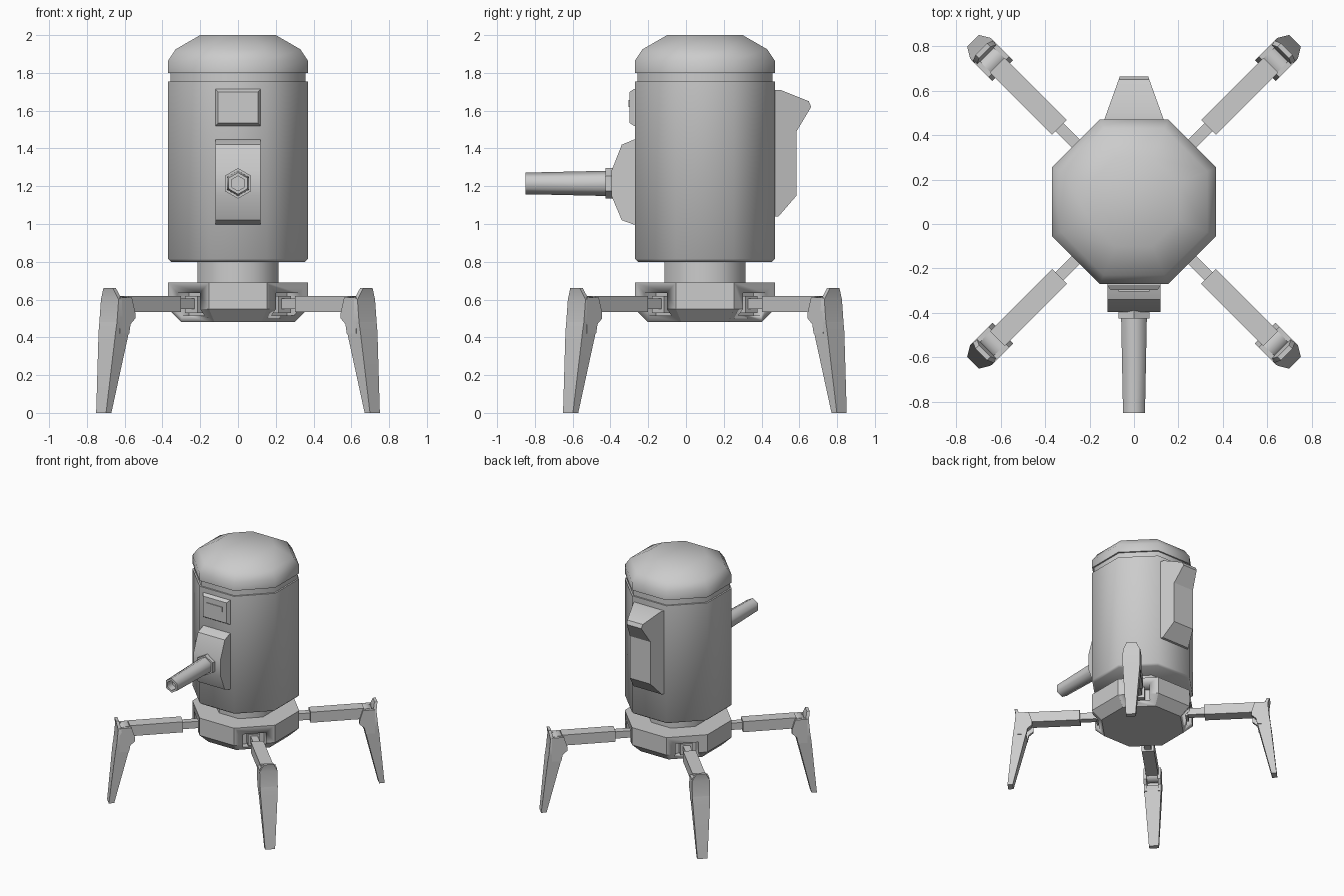
import bpy, bmesh
from math import radians, cos, sin, pi
from mathutils import Matrix, Vector

if "Cube" in bpy.data.objects:
    bpy.data.objects.remove(bpy.data.objects["Cube"])

CY = 0.10  # the body axis sits slightly behind the centre
AXIS = Matrix.Translation((0, CY, 0))

grey = bpy.data.materials.new("plain grey")
grey.use_nodes = True
GREY = (0.6, 0.6, 0.6, 1)
grey.diffuse_color = GREY
grey.node_tree.nodes["Principled BSDF"].inputs["Base Color"].default_value = GREY


def finish(bm, name, matrix=AXIS, angle=30):
    bmesh.ops.recalc_face_normals(bm, faces=bm.faces)
    mesh = bpy.data.meshes.new(name)
    bm.to_mesh(mesh)
    bm.free()
    mesh.materials.append(grey)
    ob = bpy.data.objects.new(name, mesh)
    ob.matrix_world = matrix
    bpy.context.collection.objects.link(ob)
    bpy.ops.object.select_all(action='DESELECT')
    ob.select_set(True)
    bpy.context.view_layer.objects.active = ob
    bpy.ops.object.shade_smooth_by_angle(angle=radians(angle))
    return ob


def loft(name, rings, **kw):
    """Skin a stack of equal-length point rings and cap both ends."""
    bm = bmesh.new()
    rows = [[bm.verts.new(p) for p in ring] for ring in rings]
    n = len(rows[0])
    for a, b in zip(rows, rows[1:]):
        for i in range(n):
            j = (i + 1) % n
            bm.faces.new((a[i], a[j], b[j], b[i]))
    bm.faces.new(rows[0])
    bm.faces.new(rows[-1])
    return finish(bm, name, **kw)


def lathe(name, profile, sides=8, start=pi / 8, **kw):
    """Profile of (radius to a flat side, height)."""
    turn = [start + 2 * pi * i / sides for i in range(sides)]
    k = 1 / cos(pi / sides)
    return loft(name, [[(r * k * cos(t), r * k * sin(t), z) for t in turn]
                       for r, z in profile], **kw)


def box(name, x0, x1, half, z0, z1, **kw):
    ring = [(x0, -half), (x1, -half), (x1, half), (x0, half)]
    return loft(name, [[(x, y, z) for x, y in ring] for z in (z0, z1)], **kw)


def around(ob):
    """Place a part built along +x on all four diagonals."""
    parts = [ob]
    for i in range(4):
        if i:
            parts.append(ob.copy())
            bpy.context.collection.objects.link(parts[-1])
        parts[i].matrix_world = AXIS @ Matrix.Rotation(radians(45 + 90 * i), 4, 'Z')
    return parts


# Octagonal body, dome and neck
lathe("body", [(0.355, 0.80), (0.37, 0.815), (0.37, 1.755)], angle=50)
lathe("seam_ring", [(0.358, 1.74), (0.358, 1.81)], angle=50)
lathe("dome", [(0.37, 1.80), (0.37, 1.865), (0.33, 1.925), (0.20, 2.0)], angle=50)
lathe("neck", [(0.215, 0.67), (0.215, 0.81)], angle=50)

# Base with a notch in each diagonal side
base = lathe("base", [(0.30, 0.48), (0.37, 0.55), (0.37, 0.69)])
for cutter in around(box("notch_cutter", 0.28, 0.45, 0.085, 0.515, 0.635)):
    cutter.hide_render = True
    mod = base.modifiers.new("notch", 'BOOLEAN')
    mod.operation = 'DIFFERENCE'
    mod.object = cutter
    mod.solver = 'EXACT'
    bpy.context.view_layer.update()
    with bpy.context.temp_override(object=base, active_object=base):
        bpy.ops.object.modifier_apply(modifier=mod.name)
    bpy.data.objects.remove(cutter)

# Hip joint, rod and arm
around(box("hip_block", 0.27, 0.35, 0.045, 0.53, 0.62))
around(box("arm_rod", 0.30, 0.50, 0.026, 0.55, 0.605))
around(box("arm", 0.474, 0.87, 0.047, 0.535, 0.62))

# Knee: a cheek on each side and a round knuckle between
cheek = [(0.86, 0.61), (0.835, 0.53), (0.835, 0.50), (0.87, 0.47),
         (0.88, 0.42), (0.95, 0.42), (0.95, 0.61)]
for side, label in ((1, "left"), (-1, "right")):
    around(loft("knee_cheek_" + label,
                [[(x, side * y, z) for x, z in cheek] for y in (0.043, 0.066)]))
around(loft("knee_knuckle",
            [[(0.895 + 0.055 * cos(i * pi / 8), y, 0.56 + 0.055 * sin(i * pi / 8))
              for i in range(16)] for y in (-0.045, 0.045)]))


# Lower leg: inner radius, outer radius, half width at each height
def leg_ring(z, r0, r1, h):
    return [(r0, -h, z), (r1, -h, z), (r1, h, z), (r0, h, z)]


around(loft("lower_leg", [leg_ring(0, 0.985, 1.025, 0.037),
                          leg_ring(0.43, 0.88, 0.98, 0.064),
                          leg_ring(0.48, 0.895, 0.972, 0.066)]))
around(loft("leg_top_plate", [leg_ring(0.48, 0.93, 0.972, 0.066),
                              leg_ring(0.60, 0.935, 0.96, 0.066),
                              leg_ring(0.66, 0.95, 0.972, 0.036)]))

# Front panel with its slot
WORLD = Matrix.Identity(4)


def plate(y, half, z0, z1):
    return [(-half, y, z0), (half, y, z0), (half, y, z1), (-half, y, z1)]


loft("front_panel", [plate(-0.26, 0.12, 1.52, 1.715), plate(-0.275, 0.12, 1.52, 1.715),
                     plate(-0.298, 0.105, 1.535, 1.70)], matrix=WORLD)
loft("panel_slot", [plate(-0.29, 0.07, 1.62, 1.657), plate(-0.304, 0.07, 1.62, 1.657)],
     matrix=WORLD)

# Barrel mount
mount = [(-0.26, 1.45), (-0.275, 1.447), (-0.34, 1.42), (-0.395, 1.28),
         (-0.395, 1.15), (-0.34, 1.02), (-0.275, 0.997), (-0.26, 0.995)]
loft("barrel_mount", [[(x, y, z) for y, z in mount] for x in (-0.12, 0.12)],
     matrix=WORLD, angle=35)

# Six-sided collar and hollow barrel, pointing forward
forward = Matrix.Translation((0, 0, 1.215)) @ Matrix.Rotation(pi / 2, 4, 'X')
lathe("barrel_collar", [(0.07, 0.38), (0.07, 0.425)], sides=6, start=pi / 2,
      matrix=forward)
lathe("barrel", [(0.058, 0.41), (0.05, 0.82), (0.05, 0.85), (0.034, 0.85), (0.034, 0.79)],
      sides=6, start=pi / 2, matrix=forward, angle=65)

# Back pack, narrowing away from the body
pack = [(0.46, 1.71), (0.50, 1.71), (0.65, 1.65), (0.663, 1.62),
        (0.585, 1.49), (0.585, 1.15), (0.49, 1.04), (0.46, 1.04)]
loft("back_pack", [[(s * (0.13 - 0.36 * (y - 0.48)), y, z) for y, z in pack]
                   for s in (-1, 1)], matrix=WORLD)
